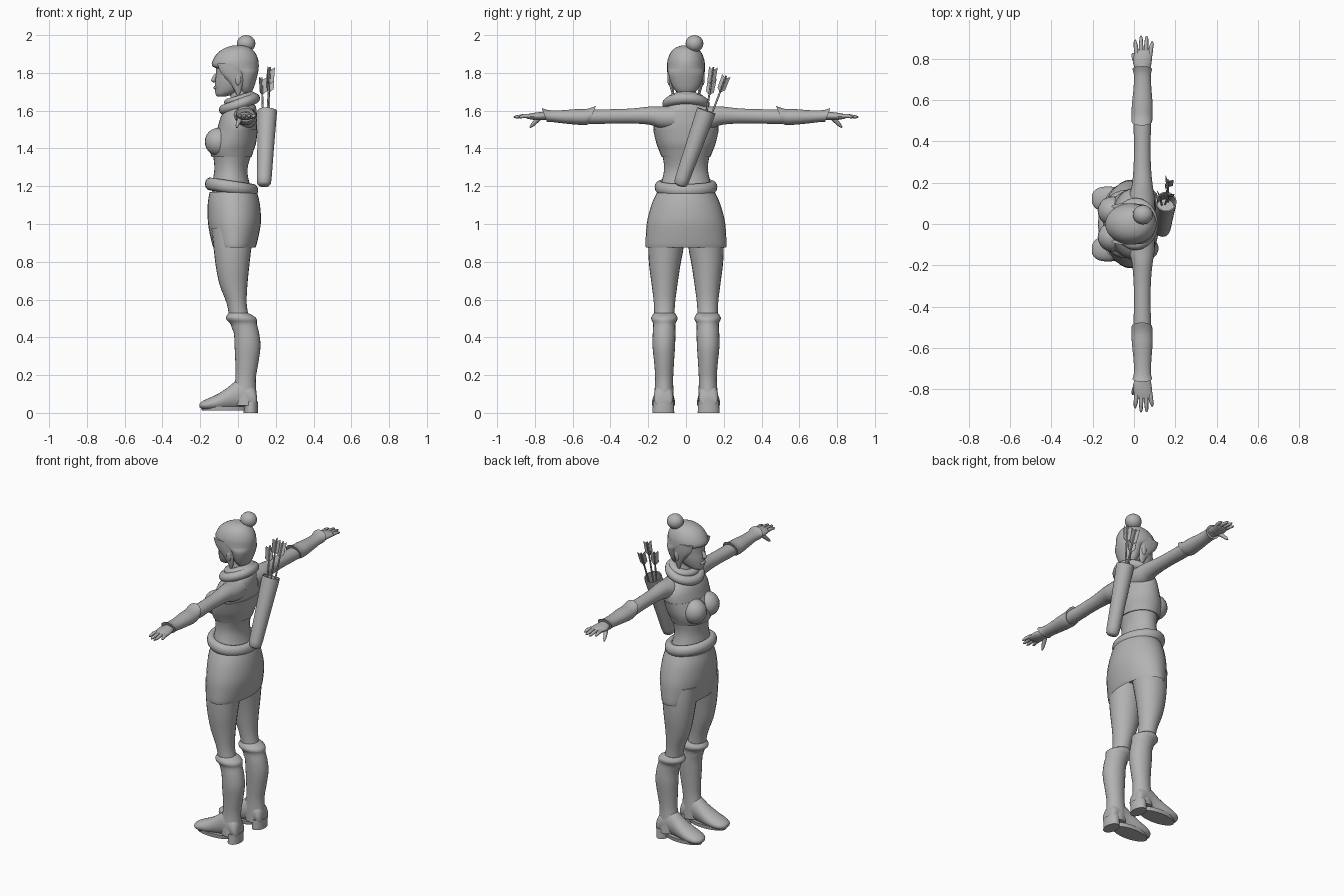
import bpy, bmesh, math
from mathutils import Vector

grey = bpy.data.materials.new("plain grey")
grey.diffuse_color = (0.45, 0.45, 0.45, 1)


def finish(name, bm, mirror=False, angle=50):
    bmesh.ops.recalc_face_normals(bm, faces=bm.faces)
    me = bpy.data.meshes.new(name)
    bm.to_mesh(me)
    bm.free()
    me.materials.append(grey)
    ob = bpy.data.objects.new(name, me)
    bpy.context.collection.objects.link(ob)
    bpy.ops.object.select_all(action='DESELECT')
    ob.select_set(True)
    bpy.context.view_layer.objects.active = ob
    bpy.ops.object.shade_smooth_by_angle(angle=math.radians(angle))
    if mirror:
        m = ob.modifiers.new("Mirror", 'MIRROR')
        m.use_axis = (False, True, False)
    return ob


def skin(name, loops, closed=False, caps=True, **kw):
    """Join successive point loops with quads."""
    bm = bmesh.new()
    vs = [[bm.verts.new(p) for p in loop] for loop in loops]
    n = len(vs[0])
    pairs = list(zip(vs, vs[1:])) + ([(vs[-1], vs[0])] if closed else [])
    for a, b in pairs:
        for i in range(n):
            j = (i + 1) % n
            bm.faces.new((a[i], a[j], b[j], b[i]))
    if caps and not closed:
        bm.faces.new(vs[0])
        bm.faces.new(vs[-1])
    return finish(name, bm, **kw)


def smooth_steps(rows, k):
    """Catmull-Rom interpolation between rows."""
    rows = [tuple(r) + (0,) * (6 - len(r)) for r in rows]
    out = []
    for i in range(len(rows) - 1):
        p0, p1, p2, p3 = (rows[max(i - 1, 0)], rows[i], rows[i + 1],
                          rows[min(i + 2, len(rows) - 1)])
        for s in range(k):
            t = s / k
            out.append([0.5 * (2 * b + (c - a) * t + (2 * a - 5 * b + 4 * c - d) * t * t
                        + (3 * b - a - 3 * c + d) * t ** 3)
                        for a, b, c, d in zip(p0, p1, p2, p3)])
    return out + [rows[-1]]


def loft(name, axis, rows, n=24, k=3, **kw):
    """Rows: position on axis, low/high of the two other axes, lean."""
    loops = []
    for t, a0, a1, b0, b1, lean in smooth_steps(rows, k):
        loop = []
        for i in range(n):
            w = 2 * math.pi * i / n
            a = (a0 + a1) / 2 + (a1 - a0) / 2 * math.cos(w)
            b = (b0 + b1) / 2 + (b1 - b0) / 2 * math.sin(w)
            q = t + lean * math.sin(w)
            loop.append({'x': (q, a, b), 'y': (a, q, b), 'z': (a, b, q)}[axis])
        loops.append(loop)
    return skin(name, loops, **kw)


def body(name, rows, **kw):
    """Loft up z, symmetric in y: z, front, back, half width."""
    return loft(name, 'z', [(z, f, b, -h, h) for z, f, b, h in rows], **kw)


def roll(name, x, z, rx, ry, tube, tall, tilt):
    """Padded ring around the body, rising to the back by tilt."""
    loops = []
    for i in range(32):
        w = 2 * math.pi * i / 32
        c, s = math.cos(w), math.sin(w)
        loops.append([(x + c * (rx + tube * math.cos(v)), s * (ry + tube * math.cos(v)),
                       z + tilt * c + tall * math.sin(v))
                      for v in (2 * math.pi * j / 12 for j in range(12))])
    skin(name, loops, closed=True)


def rod(name, pts, n=12, **kw):
    """Round rod: list of (point, radius) sharing one direction."""
    d = (Vector(pts[-1][0]) - Vector(pts[0][0])).normalized()
    if kw.get("caps_dir"):
        d = kw.pop("caps_dir")
    u = d.cross((1, 0, 0)).normalized()
    v = d.cross(u)
    loops = [[Vector(p) + r * (u * math.cos(w) + v * math.sin(w))
              for w in (2 * math.pi * i / n for i in range(n))] for p, r in pts]
    return skin(name, loops, **kw)


def blob(name, co, size, **kw):
    bm = bmesh.new()
    bmesh.ops.create_uvsphere(bm, u_segments=20, v_segments=12, radius=1)
    for v in bm.verts:
        v.co = Vector(co) + Vector(a * b for a, b in zip(v.co, size))
    return finish(name, bm, **kw)


# Torso, bodice, neck
body("torso", [(1.14, -.14, .09, .15), (1.22, -.135, .06, .13), (1.29, -.125, .05, .116),
               (1.36, -.13, .068, .125), (1.43, -.13, .09, .152), (1.51, -.108, .1, .172),
               (1.57, -.09, .1, .16), (1.62, -.06, .095, .11), (1.66, -.04, .07, .055),
               (1.74, -.05, .05, .048)], n=32)
body("bodice", [(1.355, -.14, .072, .129), (1.39, -.15, .083, .143), (1.43, -.145, .096, .158),
                (1.5, -.112, .104, .174)], n=32)
blob("bust", (-.103, .063, 1.435), (.073, .071, .074), mirror=True)

# Belt roll, skirt, collar
roll("belt_roll", -.034, 1.195, .115, .14, .026, .034, -.017)
body("skirt", [(1.17, -.15, .1, .152), (1.11, -.16, .115, .18), (1.02, -.16, .122, .205),
               (.95, -.15, .112, .212), (.88, -.133, .095, .214), (.885, -.125, .088, .205),
               (.93, -.12, .08, .195)], n=32)
roll("collar", .008, 1.635, .075, .092, .034, .03, .03)
roll("collar_upper_fold", .012, 1.662, .058, .07, .028, .022, .018)

# Legs and boots
loft("leg", 'z', [(.98, -.14, .09, .005, .195), (.88, -.13, .072, .012, .2),
                  (.78, -.118, .06, .03, .195), (.68, -.098, .05, .045, .182),
                  (.58, -.06, .046, .058, .17), (.5, -.045, .06, .062, .168),
                  (.44, -.03, .08, .062, .168)], mirror=True)
loft("boot_shaft", 'z', [(.528, -.05, .055, .058, .17), (.508, -.064, .09, .046, .183),
                         (.492, -.06, .1, .046, .183), (.47, -.04, .1, .056, .174),
                         (.42, -.022, .112, .056, .176), (.35, -.018, .119, .058, .177),
                         (.26, -.014, .107, .064, .168), (.18, -.014, .094, .068, .163),
                         (.1, -.03, .098, .066, .168), (.04, -.02, .1, .064, .174)], mirror=True)
loft("boot_foot", 'x', [(.1, .085, .155, .03, .09), (.085, .068, .17, .015, .14),
                        (.03, .068, .168, .02, .18), (-.01, .068, .168, .02, .17),
                        (-.05, .064, .172, .016, .138), (-.1, .058, .18, .012, .104),
                        (-.15, .06, .18, .013, .08), (-.185, .075, .168, .018, .064),
                        (-.203, .1, .145, .03, .05)], mirror=True)
loft("boot_heel", 'z', [(.06, .03, .106, .064, .174), (.0, .03, .105, .062, .178)],
     k=1, mirror=True)
loft("boot_sole", 'z', [(.035, -.2, .06, .063, .177), (.012, -.19, .05, .066, .174)],
     k=1, mirror=True)

# Arms, bracers, hands
loft("arm", 'y', [(.06, -.02, .1, 1.5, 1.625), (.13, -.025, .1, 1.505, 1.622),
                  (.19, -.01, .09, 1.525, 1.622), (.28, -.002, .082, 1.532, 1.612),
                  (.38, .0, .08, 1.532, 1.608), (.48, -.002, .082, 1.53, 1.606),
                  (.6, .0, .08, 1.535, 1.603), (.72, .01, .072, 1.548, 1.598),
                  (.78, .012, .072, 1.553, 1.592)], mirror=True)
loft("bracer", 'y', [(.497, -.012, .088, 1.527, 1.625, -.02), (.53, -.012, .09, 1.524, 1.61, -.008),
                     (.58, -.01, .09, 1.526, 1.608), (.66, -.002, .084, 1.534, 1.602),
                     (.72, .0, .082, 1.54, 1.603, .008), (.75, -.008, .088, 1.54, 1.614, .014)],
     mirror=True)
loft("palm", 'y', [(.745, .01, .075, 1.553, 1.593), (.775, -.004, .084, 1.55, 1.592),
                   (.81, -.002, .088, 1.552, 1.588), (.838, .004, .09, 1.557, 1.582),
                   (.846, .012, .084, 1.563, 1.578)], n=16, mirror=True)
for i, (x0, x1, tip) in enumerate([(.012, .006, .892), (.035, .034, .912),
                                   (.057, .061, .91), (.079, .088, .885)]):
    rod(f"finger_{i + 1}", [((x0, .825, 1.571), .011), (((x0 + x1) / 2, .86, 1.572), .0105),
                            ((x1, tip - .012, 1.567), .008), ((x1, tip, 1.566), .003)],
        n=8, mirror=True)
rod("thumb", [((.016, .77, 1.568), .014), ((.004, .795, 1.543), .012),
              ((-.004, .815, 1.522), .009), ((-.007, .825, 1.511), .004)], n=8, mirror=True)

# Head and face
body("face", [(1.674, -.108, -.07, .018), (1.685, -.118, -.03, .038), (1.71, -.122, .03, .058),
              (1.75, -.122, .06, .074), (1.79, -.117, .08, .083), (1.84, -.115, .08, .085),
              (1.89, -.09, .07, .07)])
rod("nose", [((-.116, 0, 1.795), .007), ((-.126, 0, 1.775), .011),
             ((-.132, 0, 1.757), .013), ((-.122, 0, 1.748), .009)], n=10)
blob("lips", (-.118, 0, 1.722), (.011, .024, .011))
blob("ear", (.0, .088, 1.768), (.016, .011, .034), mirror=True)

# Hair
body("hair", [(1.695, .012, .07, .045), (1.72, .0, .083, .066), (1.76, -.015, .096, .084),
              (1.8, -.035, .106, .095), (1.822, -.11, .109, .099), (1.84, -.138, .11, .1),
              (1.87, -.132, .107, .097), (1.905, -.108, .092, .083), (1.93, -.072, .068, .06),
              (1.943, -.035, .035, .03), (1.946, -.01, .01, .008)], n=28)
loft("side_lock", 'z', [(1.85, -.11, .04, .07, .1), (1.8, -.09, .03, .07, .099),
                        (1.75, -.045, .025, .066, .092), (1.71, -.02, .018, .062, .082),
                        (1.675, -.003, .004, .068, .072)], n=12, mirror=True)
blob("hair_bun", (.043, .045, 1.955), (.049, .047, .045))

# Quiver with an open mouth
low, high = Vector((.137, -.033, 1.2)), Vector((.155, .108, 1.6))
rod("quiver", [(low.lerp(high, t), r) for t, r in
               [(0, .014), (.01, .027), (.035, .036), (.1, .039), (.5, .044), (.95, .051),
                (1, .051), (1, .045), (.8, .043)]], n=24)

# Arrows with three vanes each
for i, (foot, tip) in enumerate([((.15, .095, 1.5), (.17, .145, 1.83)),
                                 ((.165, .105, 1.5), (.165, .213, 1.785)),
                                 ((.135, .09, 1.5), (.125, .14, 1.775))]):
    a, b = Vector(foot), Vector(tip)
    rod(f"arrow_shaft_{i + 1}", [(a, .005), (b, .005)], n=8)
    d = (b - a).normalized()
    u = d.cross((1, 0, 0)).normalized()
    v = d.cross(u)
    bm = bmesh.new()
    for j in range(3):
        w = j * 2 * math.pi / 3 + .5
        out = u * math.cos(w) + v * math.sin(w)
        side = d.cross(out) * .001
        shape = [b - d * .095, b - d * .075 + out * .024, b + out * .026, b - d * .015]
        front = [bm.verts.new(p + side) for p in shape]
        back = [bm.verts.new(p - side) for p in shape]
        bm.faces.new(front)
        bm.faces.new(back[::-1])
        for q in range(4):
            r = (q + 1) % 4
            bm.faces.new((front[q], back[q], back[r], front[r]))
    finish(f"arrow_vanes_{i + 1}", bm, angle=20)
